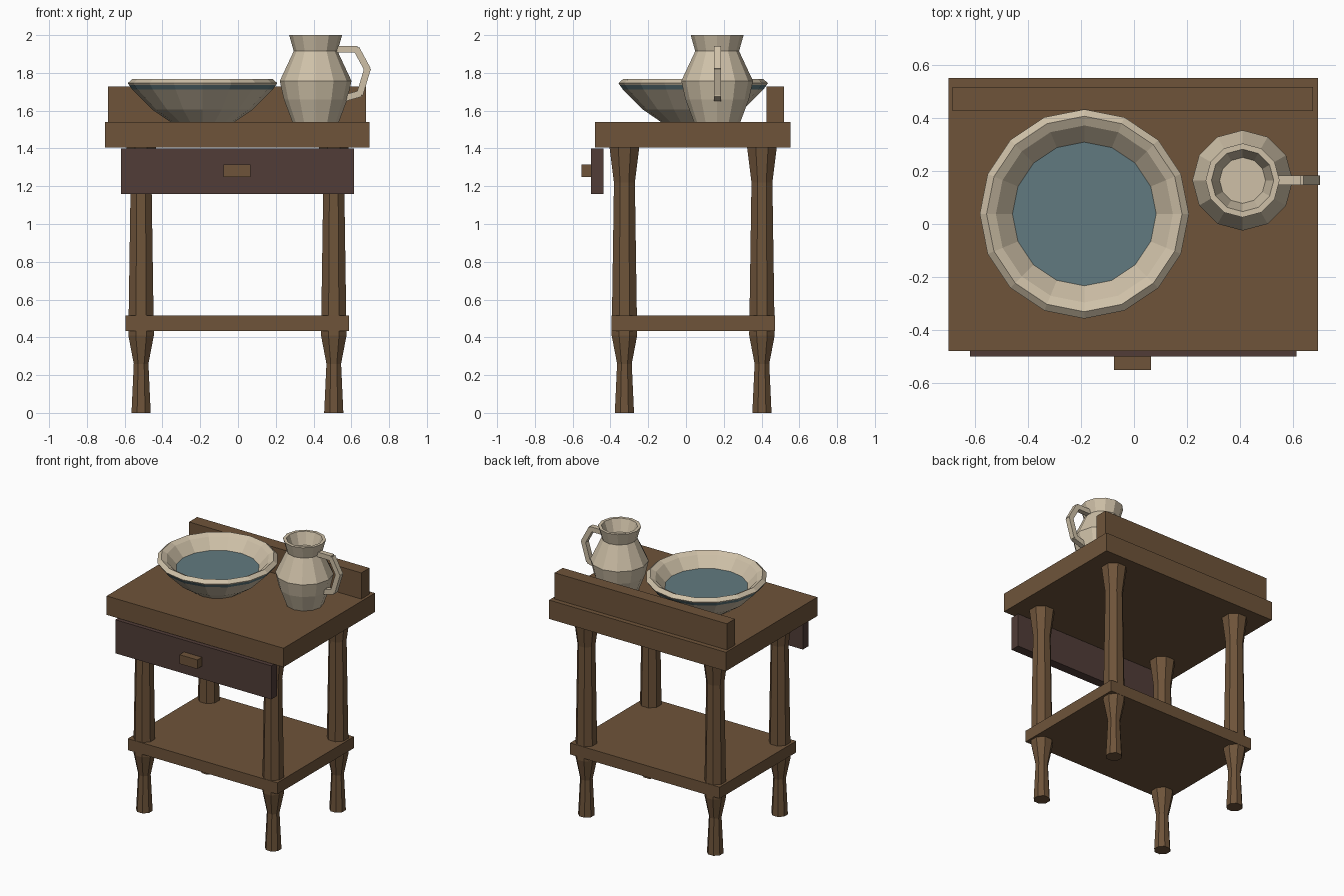
import bpy, bmesh, math
from mathutils import Vector

cube = bpy.data.objects.get("Cube")
if cube:
    bpy.data.objects.remove(cube, do_unlink=True)


def material(name, rgb):
    m = bpy.data.materials.new(name)
    m.use_nodes = True
    m.diffuse_color = (*rgb, 1)
    m.node_tree.nodes["Principled BSDF"].inputs["Base Color"].default_value = (*rgb, 1)
    return m


wood = material("brown wood", (0.156, 0.088, 0.042))
dark_wood = material("dark reddish wood", (0.082, 0.046, 0.039))
cream = material("cream ceramic", (0.62, 0.53, 0.39))
blue = material("slate blue", (0.12, 0.195, 0.215))


def finish(name, bm, *mats):
    bmesh.ops.recalc_face_normals(bm, faces=bm.faces)
    mesh = bpy.data.meshes.new(name)
    bm.to_mesh(mesh)
    bm.free()
    for m in mats:
        mesh.materials.append(m)
    obj = bpy.data.objects.new(name, mesh)
    bpy.context.collection.objects.link(obj)
    return obj


def box(name, low, high, mat):
    bm = bmesh.new()
    bmesh.ops.create_cube(bm, size=1)
    for v in bm.verts:
        v.co = [(a + b) / 2 + c * (b - a) for a, b, c in zip(low, high, v.co)]
    return finish(name, bm, mat)


def lathe(name, x, y, profile, sides, mats, turn=0.0, painted=()):
    """Turn (radius, z) points about a vertical axis and cap both ends."""
    bm = bmesh.new()
    rings = []
    for r, z in profile:
        angles = [turn + math.tau * i / sides for i in range(sides)]
        rings.append([bm.verts.new((x + r * math.cos(a), y + r * math.sin(a), z))
                      for a in angles])
    for k, (lo, hi) in enumerate(zip(rings, rings[1:])):
        for i in range(sides):
            j = (i + 1) % sides
            f = bm.faces.new((lo[i], lo[j], hi[j], hi[i]))
            f.material_index = int(k in painted)
    bm.faces.new(rings[0])
    end = bm.faces.new(rings[-1])
    end.material_index = int("end" in painted)
    return finish(name, bm, *mats)


# Table boards
box("table_top", (-0.703, -0.481, 1.405), (0.697, 0.553, 1.54), wood)
box("back_board", (-0.687, 0.427, 1.54), (0.677, 0.519, 1.727), wood)
box("shelf", (-0.596, -0.395, 0.433), (0.588, 0.471, 0.515), wood)

# Drawer front and its pull
box("drawer_front", (-0.62, -0.502, 1.16), (0.615, -0.436, 1.4), dark_wood)
box("drawer_pull", (-0.076, -0.553, 1.25), (0.065, -0.502, 1.315), wood)

# Turned legs
leg_profile = [(0.055, 0), (0.042, 0.26), (0.073, 0.41), (0.06, 1.22), (0.085, 1.405)]
for side, sx in (("right", -1), ("left", 1)):
    for end, sy in (("front", -1), ("back", 1)):
        lathe(f"{end}_{side}_leg", -0.003 + sx * 0.51, 0.038 + sy * 0.364,
              leg_profile, 8, [wood], math.pi / 8)

# Basin with a painted band under the rim and water inside
basin_profile = [(0.17, 1.54), (0.265, 1.605), (0.372, 1.712), (0.39, 1.737),
                 (0.396, 1.746), (0.37, 1.768), (0.335, 1.75), (0.272, 1.68)]
lathe("basin", -0.188, 0.038, basin_profile, 16, [cream, blue], painted=(2, "end"))

# Jug with a hollow mouth
jug_profile = [(0.123, 1.54), (0.168, 1.66), (0.19, 1.757), (0.116, 1.915),
               (0.14, 2.0), (0.118, 2.0), (0.087, 1.915)]
lathe("jug", 0.411, 0.165, jug_profile, 12, [cream])

# Jug handle made of straight bars
path = [(0.52, 1.925), (0.628, 1.925), (0.685, 1.82), (0.646, 1.69), (0.57, 1.668)]
bm = bmesh.new()
for (x1, z1), (x2, z2) in zip(path, path[1:]):
    a, b = Vector((x1, 0.166, z1)), Vector((x2, 0.166, z2))
    along = (b - a).normalized()
    across = Vector((-along.z, 0, along.x))
    for v in bmesh.ops.create_cube(bm, size=1)["verts"]:
        u, w, t = v.co
        v.co = ((a + b) / 2 + along * u * ((b - a).length + 0.01)
                + across * t * 0.035 + Vector((0, w * 0.036, 0)))
finish("jug_handle", bm, cream)
